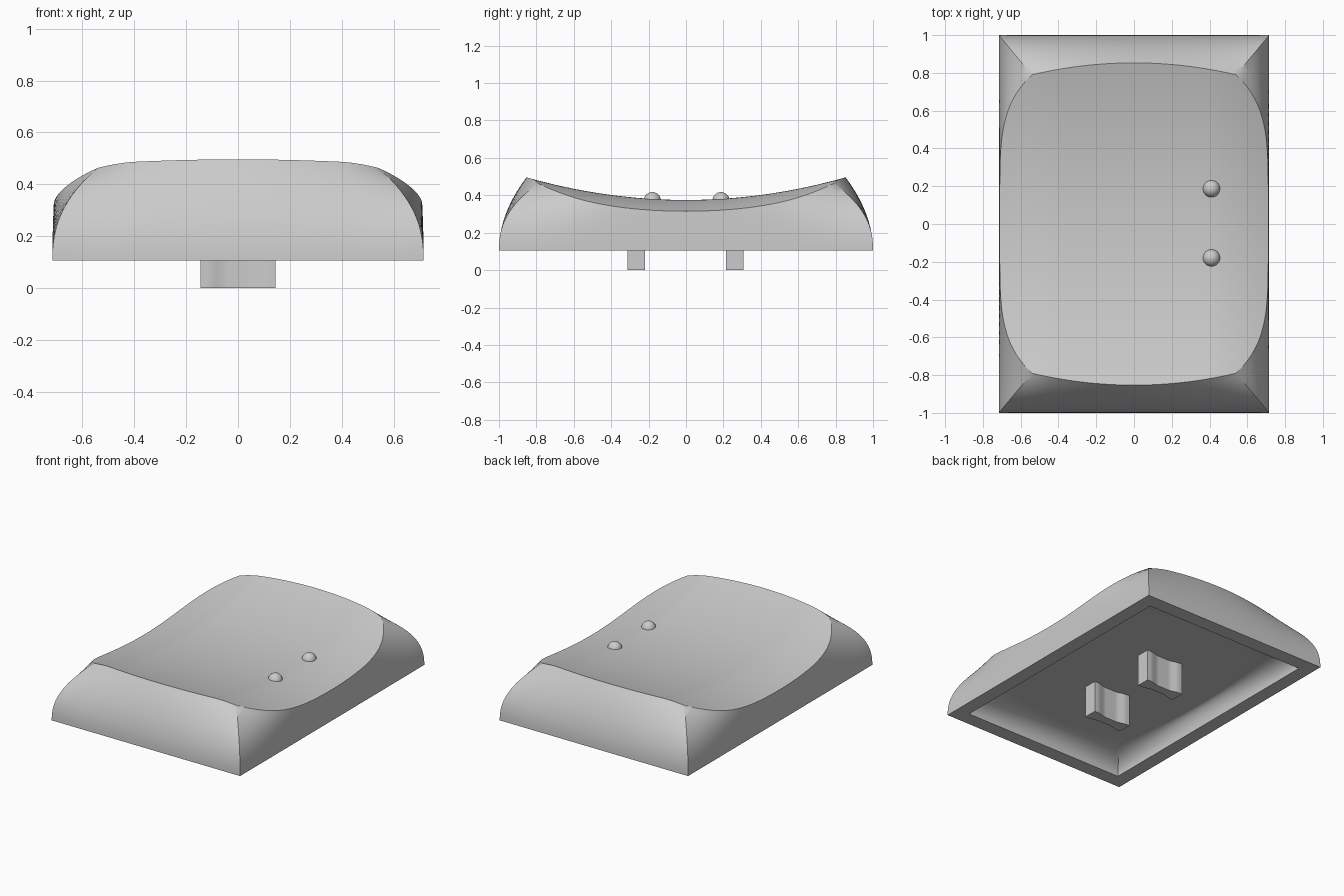
import bpy, bmesh, math

cube = bpy.data.objects.get("Cube")
if cube:
    bpy.data.objects.remove(cube, do_unlink=True)

grey = bpy.data.materials.new("light_grey_plastic")
grey.use_nodes = True
COLOR = (0.6, 0.6, 0.6, 1)
grey.diffuse_color = COLOR
grey.node_tree.nodes["Principled BSDF"].inputs["Base Color"].default_value = COLOR

RIM = 0.105     # height of the lower rim
CEILING = 0.22  # height of the flat cavity ceiling
N = 48          # grid steps along each side


def finish(bm, name, angle=30):
    bmesh.ops.remove_doubles(bm, verts=bm.verts, dist=1e-5)
    bmesh.ops.recalc_face_normals(bm, faces=bm.faces)
    mesh = bpy.data.meshes.new(name)
    bm.to_mesh(mesh)
    bm.free()
    obj = bpy.data.objects.new(name, mesh)
    bpy.context.collection.objects.link(obj)
    mesh.materials.append(grey)
    bpy.ops.object.select_all(action="DESELECT")
    obj.select_set(True)
    bpy.context.view_layer.objects.active = obj
    bpy.ops.object.shade_smooth_by_angle(angle=math.radians(angle))
    return obj


def dished_top(u, v):
    """Scooped top, falling away near the long sides."""
    x = u * (0.711 - 0.17 * abs(v) ** 4.9)
    y = v * (0.853 - 0.063 * u * u)
    drop = 0.06 * (max(0, abs(x) - 0.4) / 0.31) ** 1.7
    return x, y, 0.375 + 0.12 * (y / 0.85) ** 2 - drop


def flat_ceiling(u, v):
    """Level cavity ceiling with an oval-sided outline."""
    return u * (0.55 - 0.1 * v * v), v * (0.76 - 0.09 * u * u), CEILING


def bulge(t, u, v):
    """Outer wall: inward lean and rise, fuller towards the corners."""
    return t ** (2 + 0.4 * (u * v) ** 6), t


def cove(t, u, v):
    """Inner wall: quarter round that flows into the ceiling."""
    a = t * math.pi / 2
    return 1 - math.cos(a), math.sin(a)


def quads(bm, rows):
    for a, b in zip(rows, rows[1:]):
        for i in range(len(a) - 1):
            bm.faces.new((a[i], a[i + 1], b[i + 1], b[i]))


steps = [2 * i / N - 1 for i in range(N + 1)]
border = ([(u, -1) for u in steps] + [(1, v) for v in steps[1:]]
          + [(-u, 1) for u in steps[1:]] + [(-1, -v) for v in steps[1:]])


def skin(bm, half_w, half_l, cap, profile):
    """Cap surface plus curved walls down to a rectangular rim."""
    quads(bm, [[bm.verts.new(cap(u, v)) for u in steps] for v in steps])
    rings = []
    for k in range(17):
        ring = []
        for u, v in border:
            lean, rise = profile(k / 16, u, v)
            cx, cy, cz = cap(u, v)
            bx, by = half_w * u, half_l * v
            ring.append(bm.verts.new((bx + (cx - bx) * lean,
                                      by + (cy - by) * lean,
                                      RIM + (cz - RIM) * rise)))
        rings.append(ring)
    quads(bm, rings)
    return rings[0]


# Hollow shell: outer skin, inner skin and the flat rim between them
bm = bmesh.new()
outer = skin(bm, 0.716, 1.0, dished_top, bulge)
inner = skin(bm, 0.62, 0.9, flat_ceiling, cove)
quads(bm, [outer, inner])
finish(bm, "cap_shell")


def leg_half(x):
    """Half thickness of a leg: full at the ends, thinner in the middle."""
    t = min(1, max(0, (0.12 - abs(x)) / 0.08))
    return 0.047 - 0.016 * t * t * (3 - 2 * t)


# Two mounting legs with waisted sides
for name, cy in (("front_leg", -0.265), ("back_leg", 0.26)):
    bm = bmesh.new()
    xs = [0.144 * i / 20 for i in range(-20, 21)]
    outline = ([(x, cy - leg_half(x)) for x in xs]
               + [(x, cy + leg_half(x)) for x in reversed(xs)])
    base = bm.faces.new([bm.verts.new((x, y, 0)) for x, y in outline])
    ext = bmesh.ops.extrude_face_region(bm, geom=[base])
    for vert in ext["geom"]:
        if isinstance(vert, bmesh.types.BMVert):
            vert.co.z = CEILING + 0.01
    finish(bm, name, 40)

# Two tactile bumps near one long side
for name, y in (("front_bump", -0.18), ("back_bump", 0.187)):
    bm = bmesh.new()
    bmesh.ops.create_uvsphere(bm, u_segments=32, v_segments=16, radius=0.046)
    bmesh.ops.translate(bm, verts=bm.verts, vec=(0.41, y, 0.371))
    finish(bm, name)
